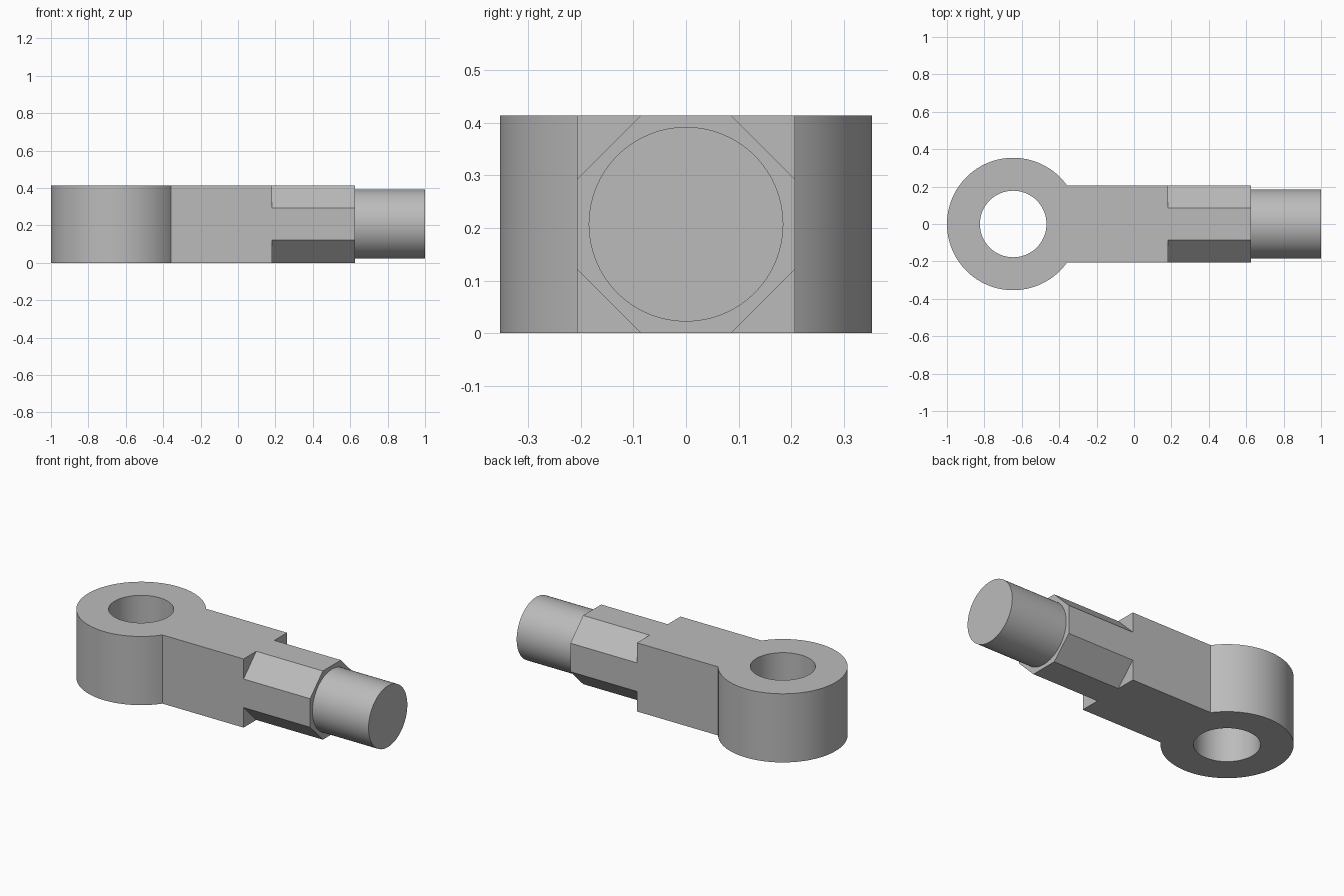
import bpy
import bmesh
from math import asin, cos, sin, pi, radians
from mathutils import Matrix, Vector

cube = bpy.data.objects.get("Cube")
if cube:
    bpy.data.objects.remove(cube, do_unlink=True)

HALF = 0.207            # half of the square bar section
EYE_X, EYE_R, HOLE_R = -0.646, 0.354, 0.178
NECK_END, OCT_END, TIP = 0.182, 0.626, 1.0
FLAT = 0.086            # half width of an octagon flat
PIN_R = 0.185

steel = bpy.data.materials.new("steel_grey")
steel.use_nodes = True
grey = (0.5, 0.5, 0.5, 1)
steel.diffuse_color = grey
steel.node_tree.nodes["Principled BSDF"].inputs["Base Color"].default_value = grey


def arc(cx, r, start, end, count):
    """Points along an arc, both ends included."""
    steps = [start + (end - start) * i / count for i in range(count + 1)]
    return [(cx + r * cos(a), r * sin(a)) for a in steps]


def extrude_outline(name, loops, length, matrix):
    """Fill closed 2D loops (later loops are holes), extrude and place them."""
    bm = bmesh.new()
    edges = []
    for loop in loops:
        verts = [bm.verts.new((x, y, 0)) for x, y in loop]
        edges += [bm.edges.new((v, verts[i - 1])) for i, v in enumerate(verts)]
    bmesh.ops.triangle_fill(bm, edges=edges, use_beauty=True, normal=(0, 0, 1))
    result = bmesh.ops.extrude_face_region(bm, geom=bm.faces[:], use_keep_orig=True)
    moved = [g for g in result["geom"] if isinstance(g, bmesh.types.BMVert)]
    bmesh.ops.translate(bm, verts=moved, vec=(0, 0, length))
    bmesh.ops.recalc_face_normals(bm, faces=bm.faces[:])
    bmesh.ops.dissolve_limit(bm, angle_limit=radians(0.5),
                             verts=bm.verts[:], edges=bm.edges[:])
    bm.transform(matrix)
    mesh = bpy.data.meshes.new(name)
    bm.to_mesh(mesh)
    bm.free()
    mesh.materials.append(steel)
    obj = bpy.data.objects.new(name, mesh)
    bpy.context.collection.objects.link(obj)
    bpy.ops.object.select_all(action="DESELECT")
    obj.select_set(True)
    bpy.context.view_layer.objects.active = obj
    bpy.ops.object.shade_smooth_by_angle(angle=radians(20))
    return obj


def along_x(x):
    """Stand a section at x, facing along the bar's axis."""
    turn = Matrix.Rotation(pi / 2, 4, "Y")
    return Matrix.Translation(Vector((x, 0, HALF))) @ turn


# Eye and square neck in one outline, with the round hole
meet = asin(HALF / EYE_R)
outline = arc(EYE_X, EYE_R, meet, 2 * pi - meet, 80)
outline += [(NECK_END, -HALF), (NECK_END, HALF)]
hole = arc(EYE_X, HOLE_R, 0, 2 * pi, 64)[:-1]
extrude_outline("eye_and_neck", [outline, hole], 2 * HALF, Matrix())

# Octagonal section with chamfered corners
octagon = []
for sx, sy in ((1, 1), (-1, 1), (-1, -1), (1, -1)):
    corner = [(sx * HALF, sy * FLAT), (sx * FLAT, sy * HALF)]
    octagon += corner if sx == sy else corner[::-1]
extrude_outline("octagonal_shank", [octagon], OCT_END - NECK_END, along_x(NECK_END))

# Round pin at the end
circle = arc(0, PIN_R, 0, 2 * pi, 64)[:-1]
extrude_outline("round_pin", [circle], TIP - OCT_END, along_x(OCT_END))
